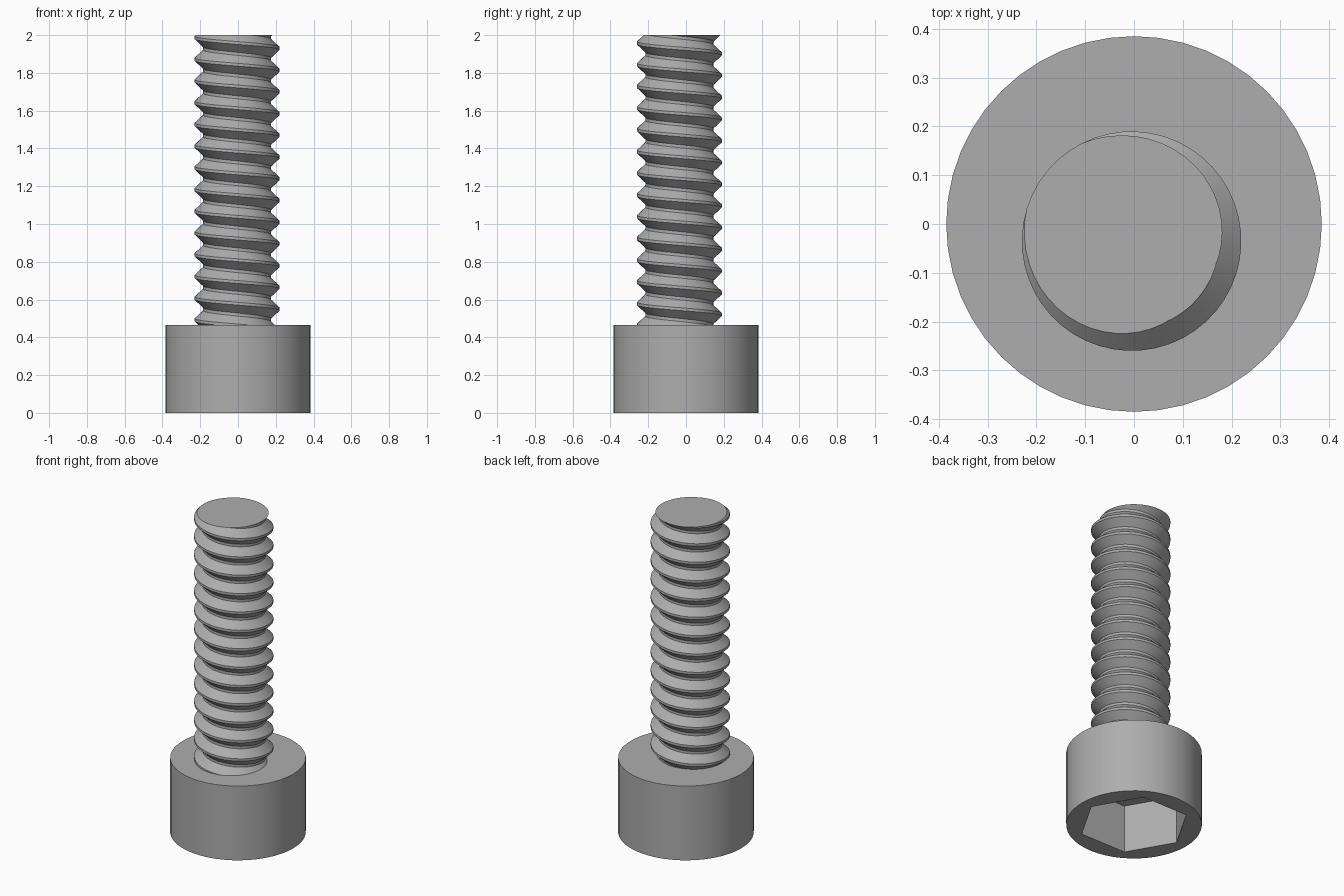
import bpy, bmesh
from math import cos, sin, pi, radians
from mathutils import Matrix

cube = bpy.data.objects.get("Cube")
if cube:
    bpy.data.objects.remove(cube, do_unlink=True)

steel = bpy.data.materials.new("grey_steel")
steel.use_nodes = True
GREY = (0.42, 0.42, 0.42, 1)
steel.diffuse_color = GREY
steel.node_tree.nodes["Principled BSDF"].inputs["Base Color"].default_value = GREY

HEAD_R, HEAD_H = 0.385, 0.465
HEX_R, HEX_DEPTH = 0.315, 0.30
CREST_R, ROOT_R, PITCH = 0.225, 0.18, 0.115
AXIS_X, AXIS_Y, TOP = -0.005, -0.035, 2.0
SEGMENTS = 48
HAND = -1                 # direction of the helix
CREST_ANGLE = radians(140)  # where a crest meets the cut end


def make_object(name, bm):
    bmesh.ops.recalc_face_normals(bm, faces=bm.faces)
    mesh = bpy.data.meshes.new(name)
    bm.to_mesh(mesh)
    bm.free()
    mesh.materials.append(steel)
    obj = bpy.data.objects.new(name, mesh)
    bpy.context.collection.objects.link(obj)
    return obj


def smooth(obj):
    bpy.ops.object.select_all(action='DESELECT')
    obj.select_set(True)
    bpy.context.view_layer.objects.active = obj
    bpy.ops.object.shade_smooth_by_angle(angle=radians(25))


def prism(bm, radius, sides, z0, z1, turn=0):
    place = Matrix.Translation((0, 0, (z0 + z1) / 2)) @ Matrix.Rotation(turn, 4, 'Z')
    bmesh.ops.create_cone(bm, cap_ends=True, segments=sides, radius1=radius,
                          radius2=radius, depth=z1 - z0, matrix=place)


# Cylinder head with a hexagonal socket cut into its underside
bm = bmesh.new()
prism(bm, HEAD_R, SEGMENTS, 0, HEAD_H)
head = make_object("socket_head", bm)
bm = bmesh.new()
prism(bm, HEX_R, 6, -0.1, HEX_DEPTH, radians(30))
cutter = make_object("socket_cutter", bm)
cutter.hide_render = True
cut = head.modifiers.new("socket", 'BOOLEAN')
cut.operation = 'DIFFERENCE'
cut.solver = 'EXACT'
cut.object = cutter
bpy.context.view_layer.objects.active = head
bpy.ops.object.modifier_apply(modifier=cut.name)
bpy.data.objects.remove(cutter, do_unlink=True)
smooth(head)

# Threaded shank: one tooth profile swept along a helix
tooth = [(-0.0075, CREST_R), (0.0075, CREST_R), (0.0495, ROOT_R), (0.0655, ROOT_R)]
turns = int((TOP - HEAD_H) / PITCH) + 4
bm = bmesh.new()
columns = []
for i in range(SEGMENTS + 1):
    angle = CREST_ANGLE + 2 * pi * i / SEGMENTS
    rise = HAND * PITCH * i / SEGMENTS
    column = []
    for t in range(turns):
        base = TOP + PITCH * (2 - t) + rise
        for dz, r in reversed(tooth):
            column.append(bm.verts.new((AXIS_X + r * cos(angle),
                                        AXIS_Y + r * sin(angle), base + dz)))
    columns.append(column)
for a, b in zip(columns, columns[1:]):
    for k in range(len(a) - 1):
        bm.faces.new((a[k], a[k + 1], b[k + 1], b[k]))
bmesh.ops.remove_doubles(bm, verts=bm.verts, dist=0.0005)

# Trim both ends flat and close them
for z, up in ((TOP, 1), (HEAD_H - 0.01, -1)):
    geom = bm.verts[:] + bm.edges[:] + bm.faces[:]
    result = bmesh.ops.bisect_plane(bm, geom=geom, plane_co=(0, 0, z),
                                    plane_no=(0, 0, up), clear_outer=True)
    rim = [e for e in result["geom_cut"] if isinstance(e, bmesh.types.BMEdge)]
    bmesh.ops.holes_fill(bm, edges=rim, sides=0)
shank = make_object("threaded_shank", bm)
smooth(shank)
